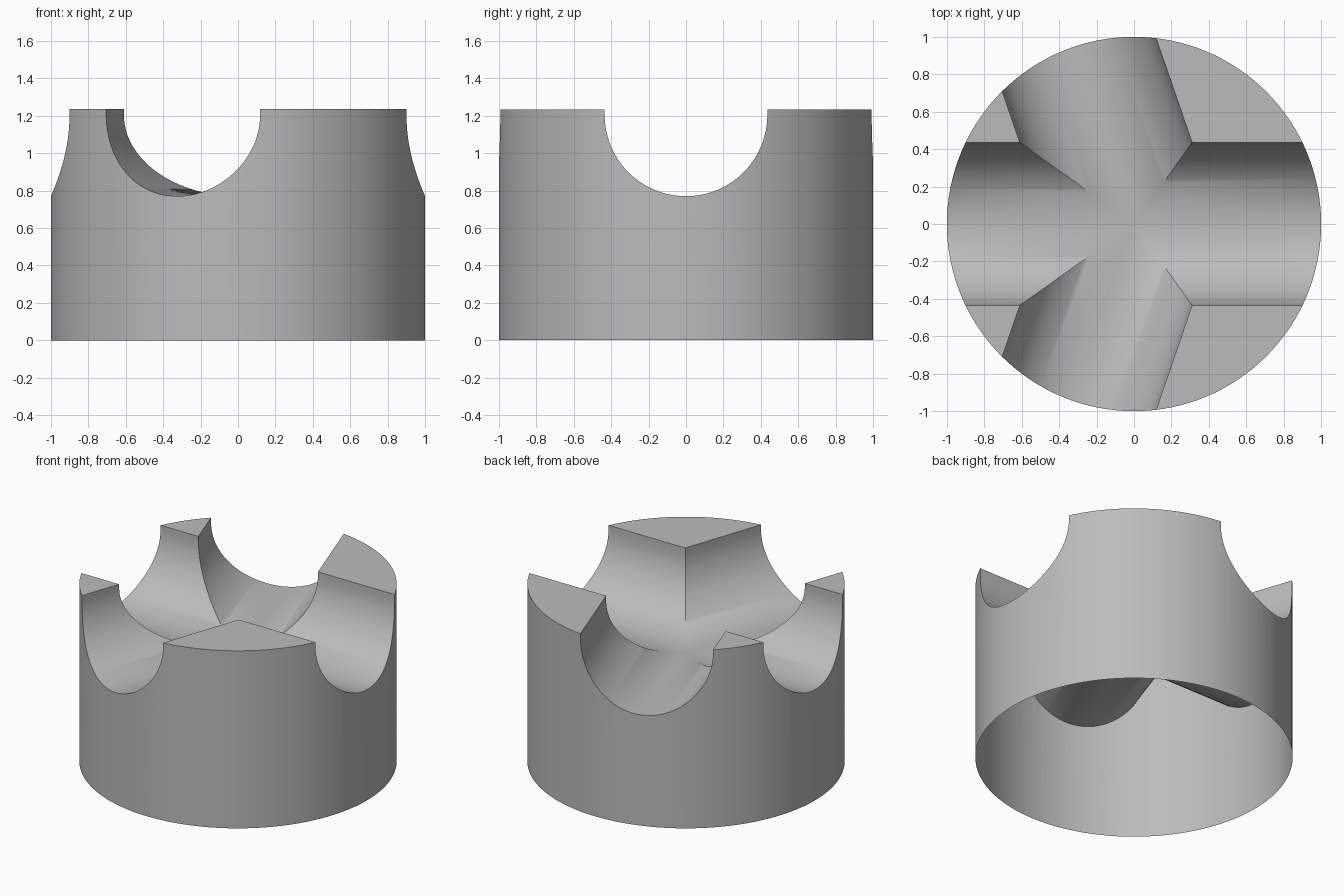
import bpy, bmesh, math
from mathutils import Vector

if "Cube" in bpy.data.objects:
    bpy.data.objects.remove(bpy.data.objects["Cube"], do_unlink=True)

HEIGHT = 1.235      # overall height of the body
GROOVE = 0.435      # groove radius
AXIS_Z = 1.205      # height of the groove axes

grey = bpy.data.materials.new("plain_grey")
grey.use_nodes = True
colour = (0.5, 0.5, 0.5, 1)
grey.diffuse_color = colour
grey.node_tree.nodes["Principled BSDF"].inputs["Base Color"].default_value = colour


def prism(name, outline, sweep):
    """Solid made by sweeping a closed outline along a vector."""
    bm = bmesh.new()
    base = bm.faces.new([bm.verts.new(p) for p in outline])
    moved = bmesh.ops.extrude_face_region(bm, geom=[base], use_keep_orig=True)
    new_verts = [g for g in moved["geom"] if isinstance(g, bmesh.types.BMVert)]
    bmesh.ops.translate(bm, vec=sweep, verts=new_verts)
    bmesh.ops.recalc_face_normals(bm, faces=bm.faces)
    mesh = bpy.data.meshes.new(name)
    bm.to_mesh(mesh)
    bm.free()
    obj = bpy.data.objects.new(name, mesh)
    bpy.context.collection.objects.link(obj)
    return obj


def groove_cutter(name, degrees, start):
    """U-shaped cutter running outward from the middle of the body."""
    a = math.radians(degrees)
    along = Vector((math.cos(a), math.sin(a), 0))
    across = Vector((-along.y, along.x, 0))
    steps = 48
    arc = [math.pi * (1 + i / steps) for i in range(steps + 1)]
    section = [(GROOVE * math.cos(t), AXIS_Z + GROOVE * math.sin(t)) for t in arc]
    section += [(GROOVE, HEIGHT + 0.3), (-GROOVE, HEIGHT + 0.3)]
    outline = [along * start + across * u + Vector((0, 0, z)) for u, z in section]
    return prism(name, outline, along * (1.3 - start))


# Round body
sides = 128
ring = [(math.cos(math.tau * i / sides), math.sin(math.tau * i / sides), 0)
        for i in range(sides)]
body = prism("grooved_body", ring, Vector((0, 0, HEIGHT)))
body.data.materials.append(grey)

# One straight groove across, and two slanted ones that end in the middle
cutters = [groove_cutter("cross_groove_cutter", 0, -1.3),
           groove_cutter("back_groove_cutter", 109, 0),
           groove_cutter("front_groove_cutter", -109, 0)]
bpy.context.view_layer.objects.active = body
body.select_set(True)
for cutter in cutters:
    cut = body.modifiers.new(cutter.name, 'BOOLEAN')
    cut.operation = 'DIFFERENCE'
    cut.solver = 'EXACT'
    cut.object = cutter
    bpy.ops.object.modifier_apply(modifier=cut.name)
    bpy.data.objects.remove(cutter, do_unlink=True)

# Open underside
bm = bmesh.new()
bm.from_mesh(body.data)
under = [f for f in bm.faces if f.calc_center_median().z < 0.001]
bmesh.ops.delete(bm, geom=under, context='FACES')
bm.to_mesh(body.data)
bm.free()

bpy.ops.object.shade_smooth_by_angle(angle=math.radians(35))
